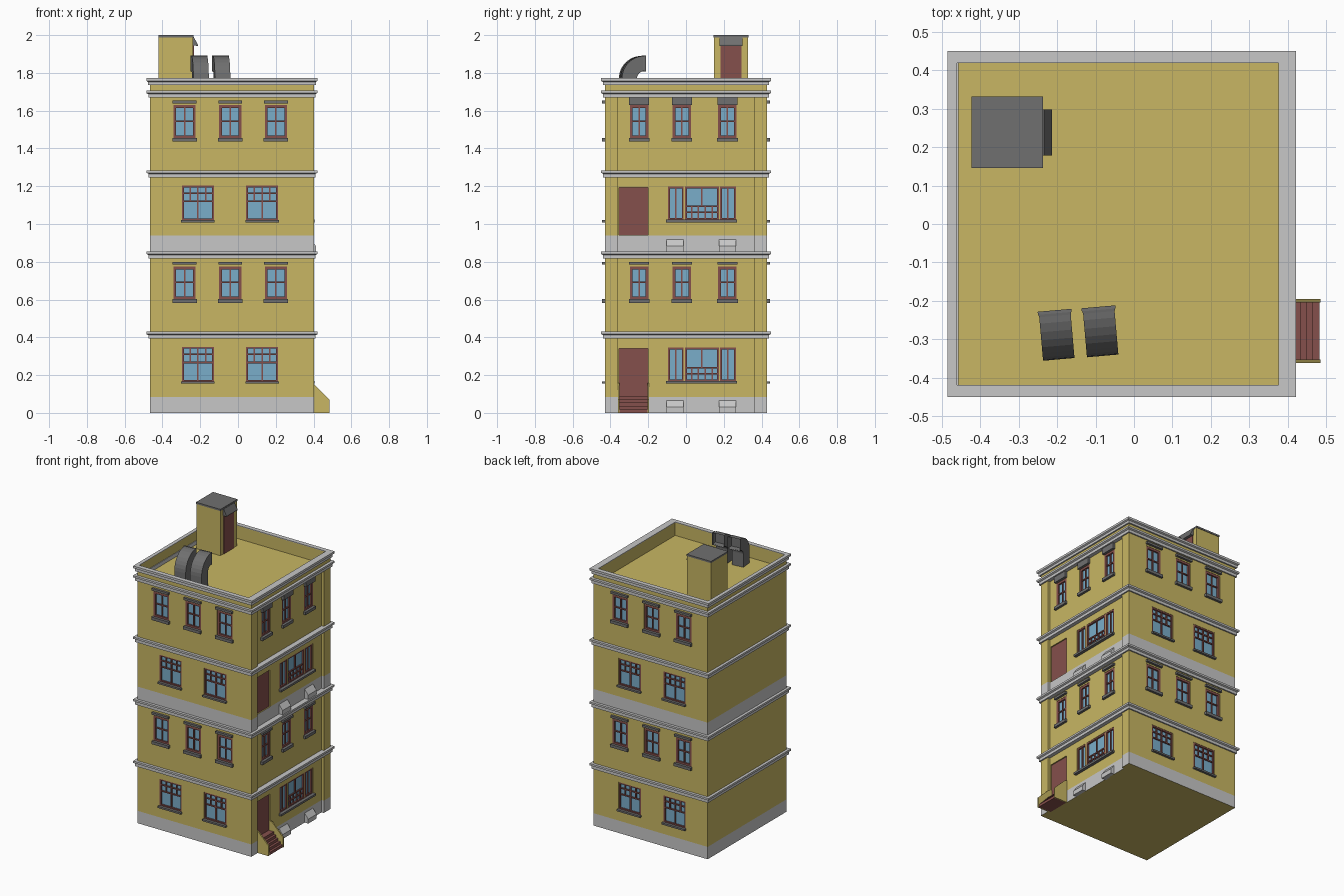
import bpy, bmesh, math
from mathutils import Vector, Matrix

if "Cube" in bpy.data.objects:
    bpy.data.objects.remove(bpy.data.objects["Cube"])

COLOURS = {"yellow_wall": (0.58, 0.47, 0.125), "light_grey_stone": (0.57, 0.57, 0.57),
           "dark_red_paint": (0.235, 0.08, 0.072), "blue_glass": (0.195, 0.42, 0.59),
           "dark_grey_metal": (0.16, 0.16, 0.16)}
MATS = []
for n, c in COLOURS.items():
    m = bpy.data.materials.new(n)
    m.diffuse_color = (*c, 1)
    m.use_nodes = True
    m.node_tree.nodes["Principled BSDF"].inputs["Base Color"].default_value = m.diffuse_color
    MATS.append(m)
YELLOW, STONE, RED, GLASS, DARK = range(5)
X0, X1, Y, WALL = -0.466, 0.402, 0.43, 0.385   # body bounds, recessed right wall
ROOF, STOREY = 1.68, 0.854


def finish(name, bm):
    bmesh.ops.recalc_face_normals(bm, faces=bm.faces)
    me = bpy.data.meshes.new(name)
    bm.to_mesh(me)
    bm.free()
    for m in MATS:
        me.materials.append(m)
    ob = bpy.data.objects.new(name, me)
    bpy.context.collection.objects.link(ob)
    return ob


def loft(bm, rings, mat, caps=True, close=False):
    """Skin a series of equal-sized point rings."""
    vs = [[bm.verts.new(p) for p in r] for r in rings]
    n = len(vs[0])
    pairs = list(zip(vs, vs[1:])) + ([(vs[-1], vs[0])] if close else [])
    faces = [bm.faces.new((a[i], a[(i + 1) % n], b[(i + 1) % n], b[i])) for a, b in pairs for i in range(n)]
    if caps and not close:
        faces += [bm.faces.new(vs[0]), bm.faces.new(vs[-1])]
    for f in faces:
        f.material_index = mat
    return faces


def box(bm, a, b, mat):
    lo, hi = [[f(p, q) for p, q in zip(a, b)] for f in (min, max)]
    loft(bm, [[(x, y, z) for x, y in ((lo[0], lo[1]), (hi[0], lo[1]), (hi[0], hi[1]), (lo[0], hi[1]))]
              for z in (lo[2], hi[2])], mat)


def band(name, profile, mat):
    """Sweep (x0, x1, half_y, z) cross-section points around the building."""
    bm = bmesh.new()
    loft(bm, [[(a, -h, z), (b, -h, z), (b, h, z), (a, h, z)] for a, b, h, z in profile], mat, close=True)
    return finish(name, bm)


def out(d, z):
    return (X0 - d, X1 + d, Y + d, z)


# Body: pilastered plan lofted upwards, stone courses picked by height
plan = [(X0, -Y), (X1, -Y), (X1, -.36), (WALL, -.36), (WALL, .36), (X1, .36), (X1, Y), (X0, Y)]
bm = bmesh.new()
loft(bm, [[(x, y, z) for x, y in plan] for z in (0, .085, .83, .94, ROOF)], YELLOW)
for f in bm.faces:
    z = f.calc_center_median().z
    if 0 < z < .085 or .83 < z < .94:
        f.material_index = STONE
body = finish("building_body", bm)

# Parapet, its coping and the moulded string courses
INNER = (-.46, .375, .418)
band("parapet", [(*INNER, ROOF), (*INNER, 1.768), out(0, 1.768), out(0, ROOF)], YELLOW)
band("parapet_coping", [(*INNER, 1.767), (*INNER, 1.772), out(.019, 1.772), out(.019, 1.757),
                        out(.010, 1.752), out(.010, 1.735), out(-.004, 1.735), out(-.004, 1.767)], STONE)
for i, z in enumerate((.43, .854, 1.284, 1.706)):
    inner = (X0 + .01, WALL - .005, Y - .01)
    band(f"string_course_{i + 1}", [(*inner, z - .037), (*inner, z), out(.019, z), out(.019, z - .013),
                                    out(.009, z - .018), out(.009, z - .037)], STONE)

# Windows: positions given per face as (along wall, depth outwards, height)
PLACE = {"front": lambda u, d, z: (u, -Y - d, z), "back": lambda u, d, z: (u, Y + d, z),
         "right": lambda u, d, z: (WALL + d, u, z)}
cut = bmesh.new()


def window(name, face, u0, u1, z0, z1, vbars, hbars, t=.012):
    """vbars: (u fraction, low fraction, high fraction); hbars: height fractions."""
    P = PLACE[face]
    bm = bmesh.new()

    def b(a0, a1, d0, d1, c0, c1, mat):
        box(bm, P(a0, d0, c0), P(a1, d1, c1), mat)
    box(cut, P(u0, -.02, z0), P(u1, .03, z1), YELLOW)
    w, h = u1 - u0, z1 - z0
    b(u0, u1, -.021, -.013, z0, z1, GLASS)
    for a in (u0, u1 - t):
        b(a, a + t, -.02, -.002, z0, z1, RED)
    for c in (z0, z1 - t):
        b(u0 + t, u1 - t, -.02, -.002, c, c + t, RED)
    for f, lo, hi in vbars:
        b(u0 + f * w - .004, u0 + f * w + .004, -.02, -.006, z0 + lo * h, z0 + hi * h, RED)
    for f in hbars:
        b(u0 + t, u1 - t, -.02, -.005, z0 + f * h - .004, z0 + f * h + .004, RED)
    return bm, b


CROSS = [(.5, 0, 1)]
for s in range(2):
    o = s * STOREY
    for face in ("front", "back"):
        # Wide lower windows
        for i, u in enumerate((-.297, .043)):
            n = f"{face}_wide_window_{s}_{i}"
            bars = [(.5, 0, 1), (.26, .55, 1), (.74, .55, 1)]
            bm, b = window(n, face, u, u + .169, .165 + o, .35 + o, bars, [.55, .78], .01)
            b(u - .004, u + .173, -.02, .016, .155 + o, .167 + o, DARK)
            finish(n, bm)
    # Tall upper windows on three faces
    for face, us, w in (("front", (-.342, -.1, .142), .118), ("back", (-.342, -.1, .142), .118),
                        ("right", (-.297, -.071, .17), .098)):
        for i, u in enumerate(us):
            n = f"{face}_tall_window_{s}_{i}"
            bm, b = window(n, face, u, u + w, .6 + o, .775 + o, CROSS, [.52], .015)
            b(u - .006, u + w + .006, -.02, .016, .582 + o, .602 + o, DARK)
            low = .775 if face == "right" and s else .785
            top = .815 if face == "right" and s else .8
            b(u - .004, u + w + .004, -.02, .016, low + o, top + o, DARK)
            finish(n, bm)
    # Triple window on the entrance side with one long sill
    for i, (u0, u1) in enumerate(((-.096, -.012), (-.006, .174), (.18, .264))):
        bars = [(.5, 0, 1)] if i != 1 else [(.5, .4, 1), (.2, 0, .4), (.4, 0, .4), (.6, 0, .4), (.8, 0, .4)]
        n = f"entrance_window_{s}_{i}"
        bm, b = window(n, "right", u0, u1, .168 + o, .345 + o, bars, [.22, .4] if i == 1 else [], .01)
        if i == 1:
            b(-.106, .27, -.01, .02, .155 + o, .169 + o, DARK)
        finish(n, bm)
    # Door, set back in the wall
    box(cut, (WALL - .015, -.355, .087 + o), (WALL + .03, -.2, .34 + o), YELLOW)
    bm = bmesh.new()
    box(bm, (WALL - .02, -.355, .087 + o), (WALL - .008, -.2, .34 + o), RED)
    finish(f"entrance_door_{s}", bm)
    # Sloping stone aprons at the foot of the wall
    for i, (y0, y1) in enumerate(((-.103, -.012), (.175, .266))):
        bm = bmesh.new()
        prof = ((WALL - .01, o), (.412, o), (.412, .03 + o), (WALL, .065 + o), (WALL - .01, .065 + o))
        loft(bm, [[(x, y, z) for x, z in prof] for y in (y0, y1)], STONE)
        finish(f"stone_apron_{s}_{i}", bm)

# Cut the window and door recesses
cutter = finish("recess_cutter", cut)
cutter.hide_render = True
mod = body.modifiers.new("recesses", 'BOOLEAN')
mod.operation, mod.solver, mod.object = 'DIFFERENCE', 'EXACT', cutter
bpy.context.view_layer.objects.active = body
body.select_set(True)
bpy.ops.object.modifier_apply(modifier=mod.name)
bpy.data.objects.remove(cutter)

# Entrance steps between sloping cheeks
bm = bmesh.new()
for i in range(5):
    box(bm, (WALL - .01, -.353, i * .018), (.482 - i * .0165, -.203, (i + 1) * .018), RED)
finish("entrance_steps", bm)
for side, y in (("front", -.361), ("back", -.204)):
    bm = bmesh.new()
    prof = ((WALL - .01, 0), (.485, 0), (.485, .07), (.402, .152), (WALL - .01, .16))
    loft(bm, [[(x, yy, z) for x, z in prof] for yy in (y, y + .009)], YELLOW)
    finish(f"step_cheek_{side}", bm)

# Roof stair hut with cap, door and awning
for name, a, b, mat in (("roof_hut", (-.42, .148, ROOF - .01), (-.238, .328, 1.99), YELLOW),
                        ("roof_hut_cap", (-.422, .146, 1.988), (-.236, .331, 2.0), DARK),
                        ("roof_hut_door", (-.24, .183, ROOF), (-.234, .293, 1.95), RED)):
    bm = bmesh.new()
    box(bm, a, b, mat)
    finish(name, bm)
bm = bmesh.new()
prof = ((-.24, 1.99), (-.24, 1.945), (-.213, 1.943), (-.213, 1.95), (-.234, 1.99))
loft(bm, [[(x, y, z) for x, z in prof] for y in (.178, .298)], DARK)
finish("roof_hut_awning", bm)

# Two curved square air ducts, open towards the back
for i, (cx, cy) in enumerate(((-.201, -.288), (-.087, -.279))):
    bm = bmesh.new()
    path = [(-.12, -.04, ROOF - .005, ROOF - .005, .041)]
    for k in range(9):
        a = math.pi - k * math.pi / 16
        c, s = math.cos(a), math.sin(a)
        path.append((.12 * c, .04 * c, 1.77 + .12 * s, 1.77 + .04 * s, .041))
    path += [(0, 0, 1.892, 1.808, .044), (.008, .008, 1.892, 1.808, .044)]
    faces = loft(bm, [[(-w, yo, zo), (w, yo, zo), (w, yi, zi), (-w, yi, zi)] for yo, yi, zo, zi, w in path], DARK)
    mouth = faces[-1]
    bmesh.ops.recalc_face_normals(bm, faces=bm.faces)
    bmesh.ops.inset_individual(bm, faces=[mouth], thickness=.009)
    bmesh.ops.translate(bm, verts=mouth.verts, vec=(0, -.035, 0))
    bmesh.ops.translate(bm, verts=bm.verts, vec=(0, .056, 0))
    ob = finish(f"air_duct_{i + 1}", bm)
    ob.matrix_world = Matrix.Translation((cx, cy, 0)) @ Matrix.Rotation(math.radians(5), 4, 'Z')
